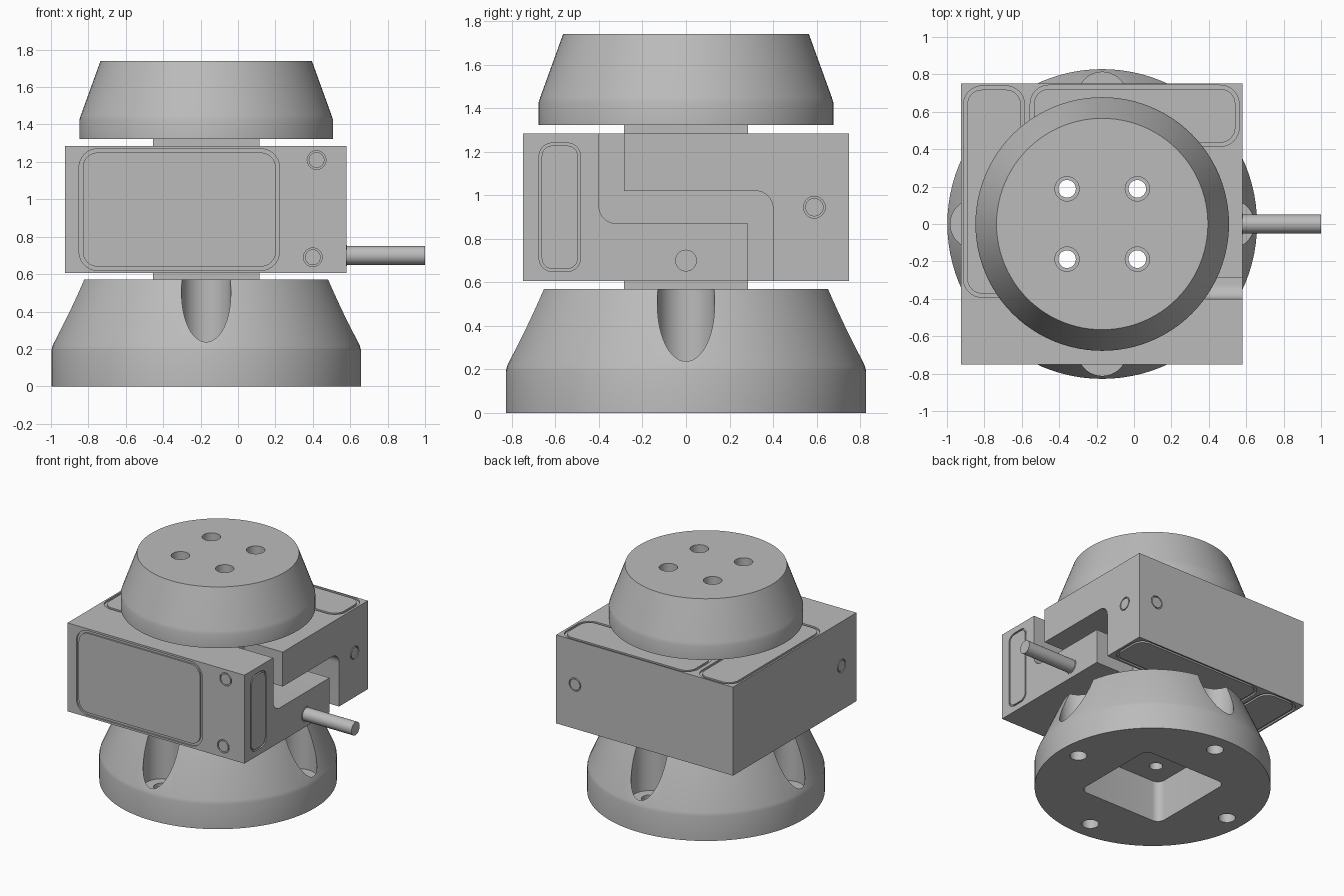
import bpy, bmesh
from math import sin, cos, pi
from mathutils import Vector

cube = bpy.data.objects.get("Cube")
if cube:
    bpy.data.objects.remove(cube, do_unlink=True)

CX = -0.17          # axis of the stacked parts
X0, X1 = -0.925, 0.58   # sensor block limits
Y1, Z0, Z1 = 0.75, 0.605, 1.285

grey = bpy.data.materials.new("grey_metal")
grey.use_nodes = True
grey.diffuse_color = (0.5, 0.5, 0.5, 1)
grey.node_tree.nodes["Principled BSDF"].inputs["Base Color"].default_value = (0.5, 0.5, 0.5, 1)


def place(axis, u, v, w):
    return {"x": (w, u, v), "y": (u, w, v), "z": (u, v, w)}[axis]


def finish(name, bm):
    bmesh.ops.recalc_face_normals(bm, faces=bm.faces)
    mesh = bpy.data.meshes.new(name)
    bm.to_mesh(mesh)
    bm.free()
    mesh.materials.append(grey)
    obj = bpy.data.objects.new(name, mesh)
    bpy.context.collection.objects.link(obj)
    return obj


def prism(name, outline, axis, low, high, inner=None):
    """Extrude an outline along an axis; an inner outline makes it a ring."""
    bm = bmesh.new()
    loops = [[bm.verts.new(place(axis, u, v, w)) for u, v in pts]
             for pts in ([outline, inner] if inner else [outline]) for w in (low, high)]

    def bridge(a, b):
        for i in range(len(a)):
            j = (i + 1) % len(a)
            bm.faces.new((a[i], a[j], b[j], b[i]))

    bridge(loops[0], loops[1])
    if inner:
        bridge(loops[2], loops[3])
        bridge(loops[0], loops[2])
        bridge(loops[1], loops[3])
    else:
        bm.faces.new(loops[0])
        bm.faces.new(loops[1])
    return finish(name, bm)


def lathe(name, profile, n=96):
    bm = bmesh.new()
    rings = [[bm.verts.new((CX + r * cos(2 * pi * i / n), r * sin(2 * pi * i / n), z))
              for i in range(n)] for r, z in profile]
    for a, b in zip(rings, rings[1:]):
        for i in range(n):
            j = (i + 1) % n
            bm.faces.new((a[i], a[j], b[j], b[i]))
    bm.faces.new(rings[0])
    bm.faces.new(rings[-1])
    return finish(name, bm)


def circle(u, v, r, n=32):
    return [(u + r * cos(2 * pi * i / n), v + r * sin(2 * pi * i / n)) for i in range(n)]


def fillet(corners, steps=8):
    """Round right-angled corners given as (u, v, radius)."""
    out = []
    for i, (u, v, r) in enumerate(corners):
        p = Vector((u, v))
        if r == 0:
            out.append((u, v))
            continue
        da = (Vector(corners[i - 1][:2]) - p).normalized()
        db = (Vector(corners[(i + 1) % len(corners)][:2]) - p).normalized()
        c = p + r * (da + db)
        for k in range(steps + 1):
            t = pi / 2 * k / steps
            out.append(tuple(c - r * (db * cos(t) + da * sin(t))))
    return out


def rect(u0, u1, v0, v1, r=0):
    return fillet([(u0, v0, r), (u1, v0, r), (u1, v1, r), (u0, v1, r)])


def cut(obj, cutters):
    for c in cutters:
        mod = obj.modifiers.new("cut", "BOOLEAN")
        mod.operation, mod.solver, mod.object = "DIFFERENCE", "EXACT", c
        bpy.context.view_layer.objects.active = obj
        bpy.ops.object.modifier_apply(modifier=mod.name)
        bpy.data.objects.remove(c, do_unlink=True)


def smooth(obj):
    bpy.ops.object.select_all(action="DESELECT")
    obj.select_set(True)
    bpy.context.view_layer.objects.active = obj
    bpy.ops.object.shade_smooth_by_angle(angle=pi / 6)


def bolt_holes(r):
    return [prism("bolt_cutter", circle(CX + sx * 0.188, sy * 0.188, r), "z", -0.1, 1.9)
            for sx in (-1, 1) for sy in (-1, 1)]


# Base with counterbored mounting holes and a square pocket underneath
base = lathe("base_mount", [(0.828, 0), (0.828, 0.19), (0.822, 0.215), (0.665, 0.57)])
cutters = [prism("pocket_cutter", rect(CX - 0.36, CX + 0.36, -0.36, 0.36, 0.06), "z", -0.1, 0.32)]
for dx, dy in ((1, 0), (0, 1), (-1, 0), (0, -1)):
    x, y = CX + dx * 0.68, dy * 0.68
    cutters.append(prism("counterbore_cutter", circle(x, y, 0.132, 48), "z", 0.2, 0.7))
    cutters.append(prism("mount_cutter", circle(x, y, 0.06), "z", -0.1, 0.3))
cut(base, cutters + bolt_holes(0.047))

# Top cap
cap = lathe("top_cap", [(0.678, 1.322), (0.678, 1.425), (0.67, 1.45), (0.565, 1.74)])
cut(cap, bolt_holes(0.065))

# Spacer plates above and below the sensor block
spacers = []
for name, low, high in (("lower_spacer", 0.57, Z0), ("upper_spacer", Z1, 1.322)):
    plate = prism(name, rect(CX - 0.285, CX + 0.285, -0.285, 0.285), "z", low, high)
    cut(plate, bolt_holes(0.047))
    spacers.append(plate)

# Sensor block with an S-shaped slot in its right-hand side
block = prism("sensor_block", rect(X0, X1, -Y1, Y1), "z", Z0, Z1)
slot = fillet([(-0.4, 1.4, 0), (-0.4, 0.87, 0.08), (0.285, 0.87, 0), (0.285, 0.5, 0),
               (0.4, 0.5, 0), (0.4, 1.02, 0.08), (-0.285, 1.02, 0), (-0.285, 1.4, 0)])
cutters = [prism("slot_cutter", slot, "x", 0.25, 0.7)]


def groove(axis, face, u0, u1, v0, v1, r, width=0.02):
    """Thin groove around a rounded cover panel."""
    cutters.append(prism("groove_cutter", rect(u0, u1, v0, v1, r), axis, face - 0.012, face + 0.012,
                         rect(u0 + width, u1 - width, v0 + width, v1 - width, r - width)))


def plug(axis, face, u, v):
    cutters.append(prism("plug_cutter", circle(u, v, 0.05), axis, face - 0.012, face + 0.012,
                         circle(u, v, 0.042)))


groove("y", -Y1, -0.85, 0.222, 0.62, 1.27, 0.1)
groove("x", X1, -0.675, -0.485, 0.65, 1.24, 0.06, 0.012)
for face in (Z0, Z1):
    groove("z", face, -0.912, -0.585, -0.392, 0.738, 0.1)
    groove("z", face, -0.555, 0.562, 0.415, 0.742, 0.1)
plug("y", -Y1, 0.42, 1.21)
plug("y", -Y1, 0.40, 0.69)
plug("y", Y1, 0.42, 0.945)
plug("x", X1, 0.59, 0.945)
plug("x", X0, -0.57, 0.945)
cut(block, cutters + bolt_holes(0.047))

# Cable leaving the right-hand side
cable = prism("cable", circle(0, 0.7, 0.05), "x", X1 - 0.02, 1.0)
ferrule = prism("cable_ferrule", circle(0, 0.7, 0.057), "x", X1 - 0.01, X1 + 0.003)

for obj in (base, cap, block, cable, ferrule, *spacers):
    smooth(obj)
